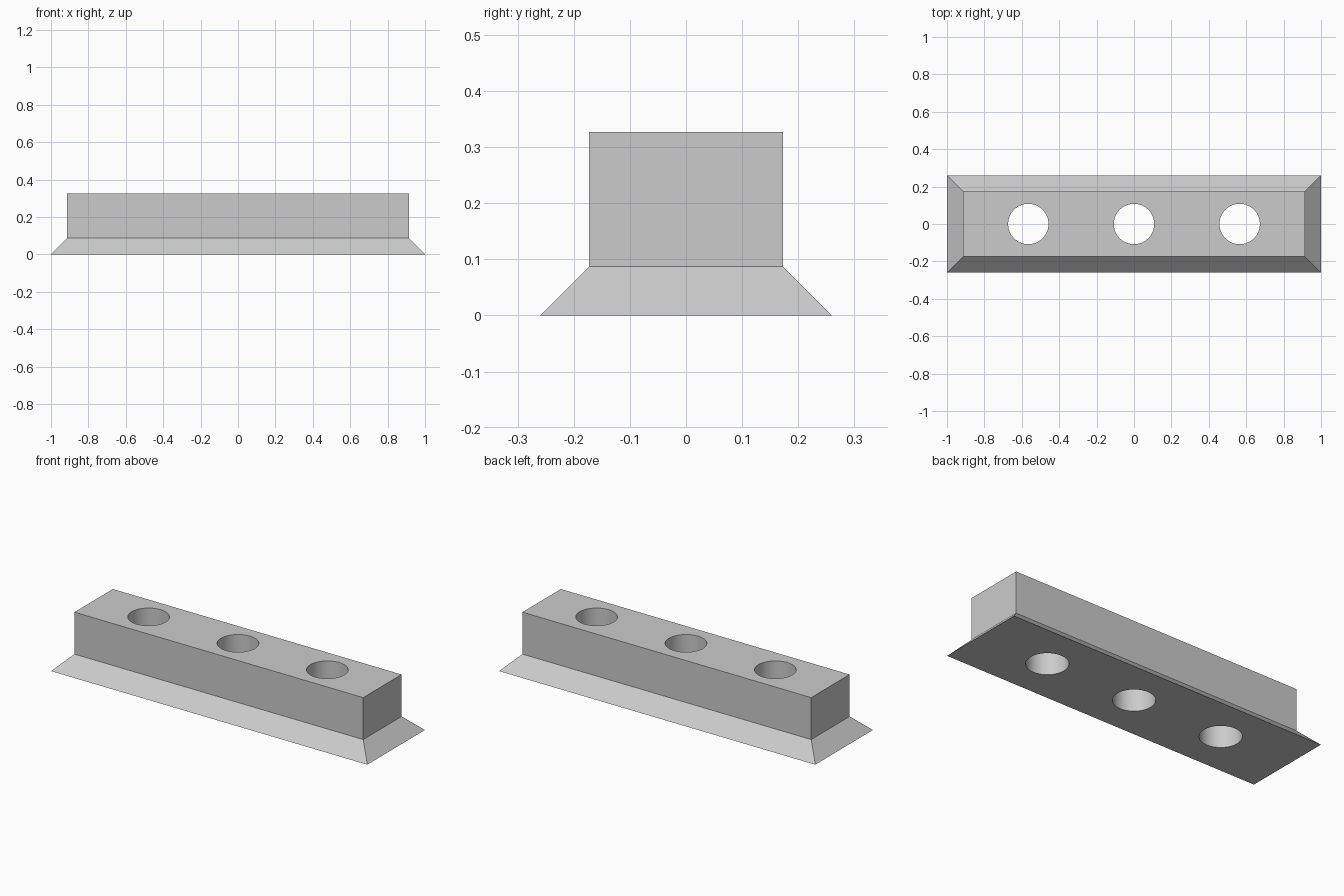
import bpy, bmesh

if "Cube" in bpy.data.objects:
    bpy.data.objects.remove(bpy.data.objects["Cube"])

HALF_X, HALF_Y = 1.0, 0.26
FLARE = 0.087
HEIGHT = 0.327
HOLE_RADIUS = 0.108
HOLE_SPACING = 0.565

grey = bpy.data.materials.new("plain_grey")
grey.use_nodes = True
colour = (0.6, 0.6, 0.6, 1)
grey.diffuse_color = colour
grey.node_tree.nodes["Principled BSDF"].inputs["Base Color"].default_value = colour

# Block with a flared skirt: stacked rectangles joined by side faces
bm = bmesh.new()
rings = []
for inset, z in ((0, 0), (FLARE, FLARE), (FLARE, HEIGHT)):
    x, y = HALF_X - inset, HALF_Y - inset
    rings.append([bm.verts.new((sx * x, sy * y, z))
                  for sx, sy in ((-1, -1), (1, -1), (1, 1), (-1, 1))])
for low, high in zip(rings, rings[1:]):
    for i in range(4):
        j = (i + 1) % 4
        bm.faces.new((low[i], low[j], high[j], high[i]))
bm.faces.new(rings[0][::-1])
bm.faces.new(rings[-1])
mesh = bpy.data.meshes.new("holder_block")
bm.to_mesh(mesh)
bm.free()
mesh.materials.append(grey)
block = bpy.data.objects.new("holder_block", mesh)
bpy.context.collection.objects.link(block)

# Three round holes straight through the block
for i in (-1, 0, 1):
    bpy.ops.mesh.primitive_cylinder_add(vertices=64, radius=HOLE_RADIUS, depth=1,
                                        location=(i * HOLE_SPACING, 0, HEIGHT / 2))
    cutter = bpy.context.object
    cutter.name = "hole_cutter"
    cutter.data.materials.append(grey)
    bpy.context.view_layer.objects.active = block
    cut = block.modifiers.new("hole", "BOOLEAN")
    cut.operation = "DIFFERENCE"
    cut.solver = "EXACT"
    cut.object = cutter
    bpy.ops.object.modifier_apply(modifier=cut.name)
    bpy.data.objects.remove(cutter)

# Smooth hole walls, sharp block edges
bpy.ops.object.select_all(action="DESELECT")
block.select_set(True)
bpy.context.view_layer.objects.active = block
bpy.ops.object.shade_smooth_by_angle()
